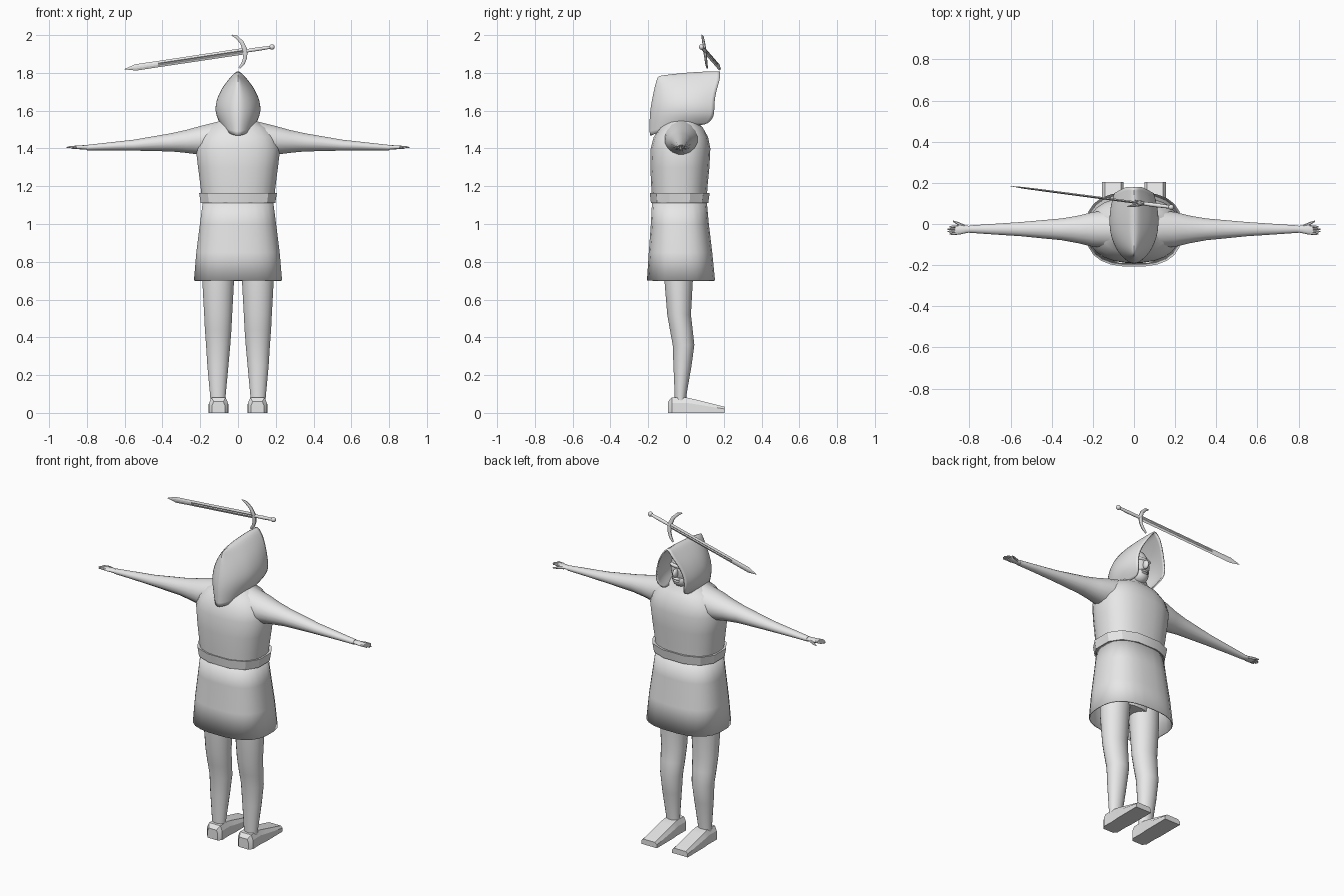
import bpy, bmesh, math
from mathutils import Vector

if "Cube" in bpy.data.objects:
    bpy.data.objects.remove(bpy.data.objects["Cube"], do_unlink=True)

clay = bpy.data.materials.new("light grey")
clay.use_nodes = True
clay.diffuse_color = (0.8, 0.8, 0.8, 1)
clay.node_tree.nodes["Principled BSDF"].inputs["Base Color"].default_value = (0.8, 0.8, 0.8, 1)


def finish(name, bm, angle=40, subdiv=0):
    bmesh.ops.recalc_face_normals(bm, faces=bm.faces[:])
    mesh = bpy.data.meshes.new(name)
    bm.to_mesh(mesh)
    bm.free()
    mesh.materials.append(clay)
    ob = bpy.data.objects.new(name, mesh)
    bpy.context.collection.objects.link(ob)
    bpy.ops.object.select_all(action='DESELECT')
    ob.select_set(True)
    bpy.context.view_layer.objects.active = ob
    bpy.ops.object.shade_smooth_by_angle(angle=math.radians(angle))
    if subdiv:
        ob.modifiers.new("Subdivision", 'SUBSURF').levels = subdiv
        ob.modifiers["Subdivision"].render_levels = subdiv
    return ob


def ring(centre, a, b, n=16, power=2.0):
    """Superellipse around centre, spanned by half-axes a and b."""
    pts = []
    for i in range(n):
        t = math.tau * (i + 0.5) / n
        c, s = math.cos(t), math.sin(t)
        u = math.copysign(abs(c) ** (2 / power), c)
        v = math.copysign(abs(s) ** (2 / power), s)
        pts.append(Vector(centre) + Vector(a) * u + Vector(b) * v)
    return pts


def loft(name, rings, caps=True, angle=40, subdiv=0):
    bm = bmesh.new()
    rows = [[bm.verts.new(p) for p in r] for r in rings]
    n = len(rows[0])
    for lo, hi in zip(rows, rows[1:]):
        for i in range(n):
            j = (i + 1) % n
            bm.faces.new((lo[i], lo[j], hi[j], hi[i]))
    if caps:
        bm.faces.new(rows[0])
        bm.faces.new(rows[-1])
    return finish(name, bm, angle, subdiv)


def flat_ring(z, x0, x1, y0, y1, n=16, power=2.0):
    return ring(((x0 + x1) / 2, (y0 + y1) / 2, z), ((x1 - x0) / 2, 0, 0), (0, (y1 - y0) / 2, 0), n, power)


def side_ring(x, y0, y1, z0, z1, n=16):
    return ring((x, (y0 + y1) / 2, (z0 + z1) / 2), (0, (y1 - y0) / 2, 0), (0, 0, (z1 - z0) / 2), n)


def tube(name, points, radii, n=8, width=1.0):
    """Round or flattened tube along a path."""
    pts = [Vector(p) for p in points]
    rings = []
    for i, p in enumerate(pts):
        d = (pts[min(i + 1, len(pts) - 1)] - pts[max(i - 1, 0)]).normalized()
        side = d.cross(Vector((0, 1, 0))).normalized()
        rings.append(ring(p, side * radii[i], d.cross(side) * radii[i] * width, n))
    return loft(name, rings)


def ball(name, centre, size):
    bm = bmesh.new()
    bmesh.ops.create_uvsphere(bm, u_segments=20, v_segments=14, radius=1)
    for v in bm.verts:
        v.co = Vector(centre) + Vector([a * b for a, b in zip(v.co, size)])
    return finish(name, bm, 60)


# Torso: z, half width, back, front
torso = [(1.11, .19, -.18, .11), (1.2, .2, -.185, .115), (1.3, .213, -.19, .125),
         (1.4, .225, -.188, .13), (1.46, .205, -.172, .118), (1.51, .16, -.14, .09),
         (1.545, .1, -.1, .055), (1.6, .06, -.07, .05)]
loft("torso", [flat_ring(z, -w, w, a, b, 24, 2.4) for z, w, a, b in torso], angle=60)

# Belt: a flared band
belt = [(1.115, .18, -.17, .1), (1.112, .203, -.19, .122), (1.165, .212, -.196, .13), (1.16, .18, -.17, .1)]
loft("belt", [flat_ring(z, -w, w, a, b, 12, 2.5) for z, w, a, b in belt], caps=False, angle=25)

# Tunic skirt: open at the hem
skirt = [(1.13, .186, -.18, .11), (1.0, .203, -.187, .122), (.85, .222, -.198, .14), (.7, .235, -.208, .155)]
skirt_ob = loft("tunic_skirt", [flat_ring(z, -w, w, a, b, 24, 2.6) for z, w, a, b in skirt], caps=False)
skirt_ob.modifiers.new("Thickness", 'SOLIDIFY').thickness = 0.006
loft("hips", [flat_ring(1.1, -.17, .17, -.15, .08), flat_ring(.9, -.18, .18, -.13, .07),
              flat_ring(.76, -.13, .13, -.1, .04)], angle=60)

# Hood: rows of z, half width, back y, front y, drop at the back
hood_rows = [(1.825, 0, -.15, .175, .035), (1.775, .045, -.165, .185, .01), (1.71, .095, -.178, .16, 0),
             (1.63, .125, -.195, .148, 0), (1.57, .118, -.203, .152, .01), (1.525, .085, -.2, .115, .06)]
columns = [(0, 0), (.08, .4), (.2, .7), (.4, .95), (.6, 1), (.8, .96), (1, .8)]
bm = bmesh.new()
for s in (-1, 1):
    grid = [[bm.verts.new((s * w * f, yb + (yf - yb) * t, z - drop * (1 - t) ** 2)) for t, f in columns]
            for z, w, yb, yf, drop in hood_rows]
    for r in range(len(grid) - 1):
        for c in range(len(columns) - 1):
            bm.faces.new((grid[r][c], grid[r][c + 1], grid[r + 1][c + 1], grid[r + 1][c]))
bmesh.ops.remove_doubles(bm, verts=bm.verts[:], dist=0.0005)
hood = finish("hood", bm, 50, 2)
thick = hood.modifiers.new("Thickness", 'SOLIDIFY')
thick.thickness = 0.008

# Head inside the hood
ball("head", (0, 0, 1.645), (.078, .095, .115))
ball("jaw", (0, .045, 1.585), (.05, .05, .045))
ball("nose", (0, .1, 1.635), (.013, .022, .026))
ball("brow", (0, .075, 1.672), (.055, .022, .014))
ball("upper_lip", (0, .092, 1.598), (.024, .01, .007))
ball("lower_lip", (0, .09, 1.585), (.02, .01, .007))

# Limbs, built on +x and repeated on -x
arm = [(.1, -.12, .07, 1.36, 1.545), (.2, -.112, .06, 1.365, 1.52), (.27, -.095, .042, 1.375, 1.5),
       (.35, -.08, .028, 1.383, 1.482), (.55, -.06, .01, 1.388, 1.447), (.7, -.05, 0, 1.39, 1.43),
       (.8, -.043, -.007, 1.39, 1.419)]
hand = [(.79, -.04, -.01, 1.392, 1.417), (.82, -.046, -.006, 1.395, 1.417),
        (.845, -.052, -.004, 1.396, 1.416), (.87, -.05, -.008, 1.398, 1.414)]
leg = [(1.0, .01, .18, -.13, .06), (.7, .02, .19, -.115, .037), (.52, .03, .18, -.1, .027),
       (.44, .034, .176, -.086, .036), (.36, .04, .17, -.071, .045), (.25, .05, .163, -.067, .03),
       (.09, .065, .148, -.06, .002), (.04, .065, .145, -.06, .002)]
for side, s in (("left", 1), ("right", -1)):
    loft(side + "_arm", [side_ring(s * r[0], *r[1:]) for r in arm], angle=60)
    loft(side + "_palm", [side_ring(s * r[0], *r[1:], 10) for r in hand], angle=60)
    for k, reach in enumerate((.895, .905, .907, .897)):
        y = -.046 + k * .0115
        tube(f"{side}_finger_{k + 1}", [(s * .855, y, 1.408), (s * .885, y - .002, 1.409), (s * reach, y - .002, 1.405)],
             [.006, .0055, .003], 6)
    tube(side + "_thumb", [(s * .825, -.012, 1.404), (s * .855, .003, 1.402), (s * .88, .014, 1.4)],
         [.008, .007, .003], 6)
    loft(side + "_leg", [flat_ring(z, *sorted((s * a, s * b)), c, d, 20) for z, a, b, c, d in leg], angle=60)

    # Shoe: wedge with a bevelled heel, sections run heel to toe
    shoe = [(-.095, .034, .06), (-.075, .05, .082), (.0, .048, .082), (.045, .052, .072), (.205, .052, .032)]
    rings = []
    for y, w, h in shoe:
        outline = [(-w, 0), (w, 0), (w, h * .65), (w * .75, h), (-w * .75, h), (-w, h * .65)]
        rings.append([Vector((s * .103 + x, y, z)) for x, z in outline])
    loft(side + "_shoe", rings, angle=20)

# Sword floating above the head
pommel, tip = Vector((.18, .082, 1.937)), Vector((-.6, .184, 1.82))
along = (tip - pommel).normalized()
edge = (Vector((0, 0, 1)) - along * along.z).normalized()
face = along.cross(edge)


def at(d):
    return pommel + along * d


# Blade section: two edges with a shallow groove on each face
def blade_ring(d, w, t, groove):
    outline = [(-1, 0), (-.3, 1), (0, groove), (.3, 1), (1, 0), (.3, -1), (0, -groove), (-.3, -1)]
    return [at(d) + edge * (u * w) + face * (v * t) for u, v in outline]


length = (tip - pommel).length
loft("sword_blade", [blade_ring(.14, .017, .006, .3), blade_ring(length - .2, .0165, .005, .3),
                     blade_ring(length - .18, .0165, .005, 1), blade_ring(length - .06, .017, .004, 1),
                     blade_ring(length, .001, .0005, 1)], angle=15)
tube("sword_grip", [at(0), at(.07), at(.15)], [.008, .01, .009], 10)
ball("sword_pommel", pommel, (.014, .013, .014))
tube("sword_guard", [(-.033, .084, 2.0), (-.008, .088, 1.99), (.02, .093, 1.962), (.038, .099, 1.92),
                     (.038, .104, 1.88), (.027, .108, 1.85), (.008, .112, 1.826)],
     [.003, .009, .011, .014, .011, .01, .006], 8, .7)
